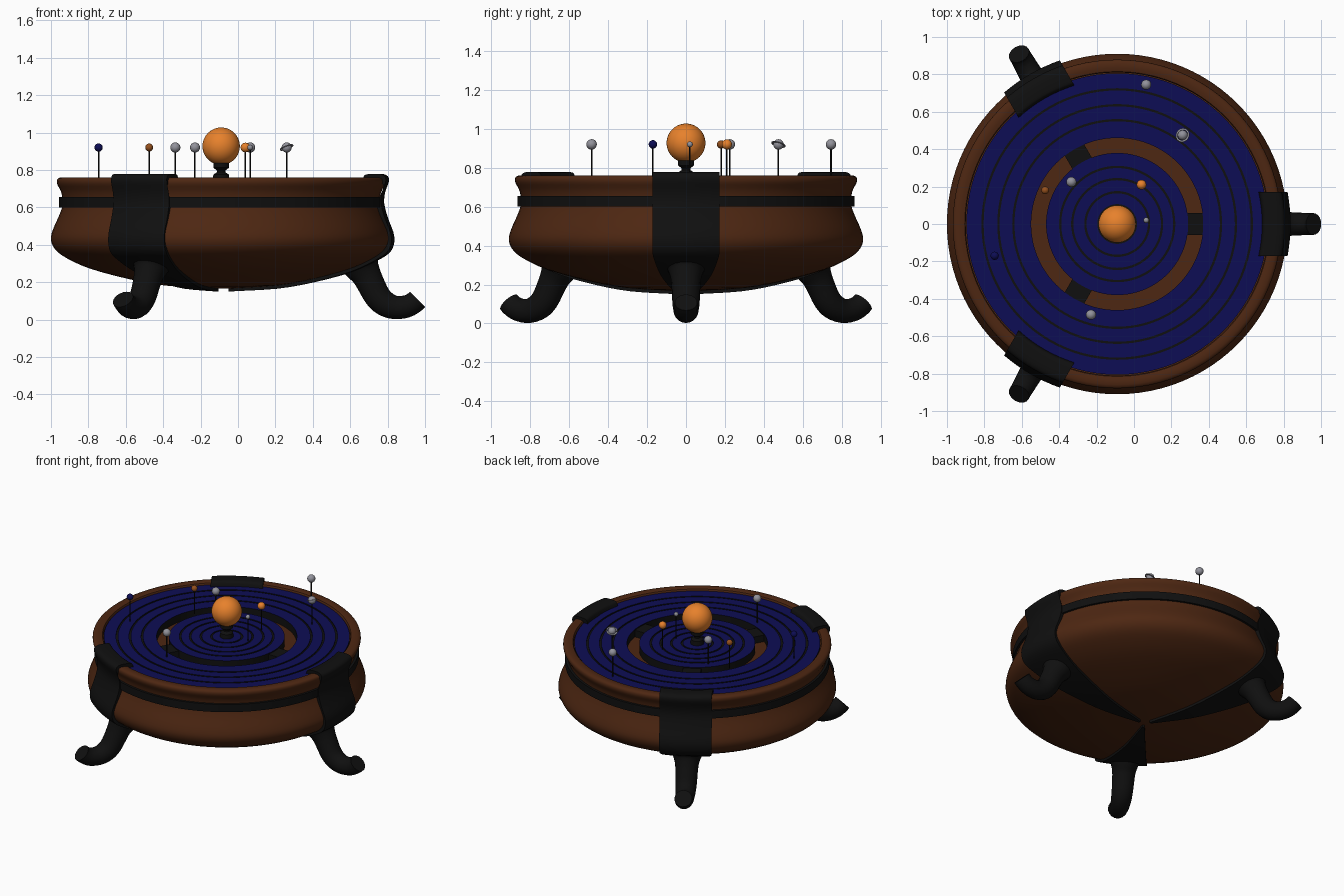
import bpy, bmesh, math
from mathutils import Vector, Matrix

if "Cube" in bpy.data.objects:
    bpy.data.objects.remove(bpy.data.objects["Cube"])

CENTRE = Matrix.Translation((-0.09, 0, 0))
LEG_ANGLES = [0, math.radians(120), math.radians(240)]


def material(name, rgb):
    m = bpy.data.materials.new(name)
    m.use_nodes = True
    colour = (*rgb, 1)
    m.diffuse_color = colour
    m.node_tree.nodes["Principled BSDF"].inputs["Base Color"].default_value = colour
    return m


BROWN = material("brown wood", (0.075, 0.02, 0.006))
BLACK = material("black iron", (0.005, 0.005, 0.005))
BLUE = material("deep blue", (0.004, 0.004, 0.09))
ORANGE = material("orange", (0.8, 0.22, 0.025))
RUST = material("rust", (0.3, 0.08, 0.012))
GREY = material("grey", (0.29, 0.29, 0.33))


def finish(name, bm, mats, matrix=CENTRE, angle=40):
    bmesh.ops.recalc_face_normals(bm, faces=bm.faces)
    mesh = bpy.data.meshes.new(name)
    bm.to_mesh(mesh)
    bm.free()
    for m in mats:
        mesh.materials.append(m)
    for p in mesh.polygons:
        p.use_smooth = True
    mesh.set_sharp_from_angle(angle=math.radians(angle))
    ob = bpy.data.objects.new(name, mesh)
    ob.matrix_world = matrix
    bpy.context.collection.objects.link(ob)
    return ob


def loft(rings, loop=False):
    """Skin closed rings of points; cap the ends, or join last to first."""
    bm = bmesh.new()
    vs = [[bm.verts.new(p) for p in ring] for ring in rings]
    pairs = list(zip(vs, vs[1:])) + ([(vs[-1], vs[0])] if loop else [])
    for a, b in pairs:
        n = len(a)
        for i in range(n):
            j = (i + 1) % n
            bm.faces.new((a[i], a[j], b[j], b[i]))
    if not loop:
        bm.faces.new(vs[0])
        bm.faces.new(vs[-1])
    return bm


def lathe(profile, loop=False, sides=96):
    turn = [2 * math.pi * i / sides for i in range(sides)]
    return loft([[(r * math.cos(a), r * math.sin(a), z) for a in turn]
                 for r, z in profile], loop)


def smooth_path(points, steps=4):
    """Catmull-Rom refinement of a short list of points."""
    pts = [Vector(p) for p in points]
    pts = [2 * pts[0] - pts[1]] + pts + [2 * pts[-1] - pts[-2]]
    out = []
    for a, b, c, d in zip(pts, pts[1:], pts[2:], pts[3:]):
        for k in range(steps):
            t = k / steps
            out.append(0.5 * (2 * b + (c - a) * t + (2 * a - 5 * b + 4 * c - d) * t * t
                              + (3 * b - a - 3 * c + d) * t ** 3))
    return out + [pts[-2]]


# Bowl-shaped body with a sunken floor under the discs
outside = smooth_path([(0.02, 0.165), (0.3, 0.182), (0.5, 0.218), (0.7, 0.272),
                       (0.82, 0.325), (0.885, 0.372), (0.91, 0.425), (0.9, 0.48),
                       (0.865, 0.56), (0.847, 0.62), (0.855, 0.68), (0.877, 0.725),
                       (0.876, 0.75), (0.86, 0.76)], 3)
inside = [(0.835, 0.76), (0.815, 0.755), (0.81, 0.745), (0.81, 0.69), (0.02, 0.69)]
finish("body", lathe([tuple(p) for p in outside] + inside), [BROWN])

# Iron band round the waist
finish("waist_band", lathe([(0.83, 0.6), (0.866, 0.6), (0.866, 0.655), (0.83, 0.655)], True), [BLACK])


# Blue discs with black sides and black ring grooves
def disc(name, inner, outer, grooves, top=0.745, bottom=0.691):
    half = 0.006
    profile = [(inner, bottom), (inner, top)]
    for g in grooves:
        profile += [(g - half, top), (g - half, top - half), (g + half, top - half), (g + half, top)]
    profile += [(outer, top), (outer, bottom)]
    bm = lathe(profile, True)
    for f in bm.faces:
        c = f.calc_center_median()
        f.material_index = 0 if c.z > top - 0.001 else 1
    finish(name, bm, [BLUE, BLACK], angle=30)


disc("outer_disc", 0.46, 0.806, [0.555, 0.635, 0.72])
disc("inner_disc", 0.01, 0.38, [0.1, 0.17, 0.24, 0.305])

# Straps that wrap the body and taper to the middle of the underside
strap_path = smooth_path([(0.775, 0.745), (0.785, 0.771), (0.81, 0.778), (0.865, 0.778),
                          (0.892, 0.765), (0.896, 0.735), (0.877, 0.68), (0.872, 0.62),
                          (0.893, 0.54), (0.92, 0.47), (0.926, 0.415), (0.903, 0.36),
                          (0.83, 0.312), (0.7, 0.254), (0.5, 0.2), (0.3, 0.165), (0.04, 0.15)], 3)


def strap_ring(p):
    r, z = p
    half = 0.172 if z > 0.4 else 0.172 * min(1, r / 0.9)
    into = p + (Vector((r * 0.9, 0.5)) - p).normalized() * 0.04
    ring = []
    for q, order in ((p, range(-4, 5)), (into, range(4, -5, -1))):
        for k in order:
            a = math.asin(min(1, half / r)) * k / 4
            ring.append((q.x * math.cos(a), q.x * math.sin(a), q.y))
    return ring


# Curled legs, each swept along a path of radius, height and thickness
leg_path = smooth_path([(0.74, 0.325, 0.14), (0.75, 0.285, 0.1), (0.775, 0.24, 0.08),
                        (0.8, 0.19, 0.074), (0.835, 0.125, 0.071), (0.875, 0.086, 0.068),
                        (0.93, 0.065, 0.063), (0.99, 0.07, 0.06), (1.03, 0.09, 0.058),
                        (1.05, 0.108, 0.058)], 3)


def leg_rings(sides=20):
    rings = []
    for i, p in enumerate(leg_path):
        d = leg_path[min(i + 1, len(leg_path) - 1)] - leg_path[max(i - 1, 0)]
        n = Vector((-d.y, d.x)).normalized()
        ring = []
        for k in range(sides):
            a = 2 * math.pi * k / sides
            c, s = p.z * math.cos(a), p.z * math.sin(a)
            ring.append((p.x + n.x * c, s, p.y + n.y * c))
        rings.append(ring)
    return rings


for number, angle in enumerate(LEG_ANGLES, 1):
    spin = CENTRE @ Matrix.Rotation(angle, 4, "Z")
    finish(f"strap_{number}", loft([strap_ring(p) for p in strap_path]), [BLACK], spin)
    finish(f"leg_{number}", loft(leg_rings()), [BLACK], spin)
    # Block that bridges the trough between the discs
    bm = bmesh.new()
    bmesh.ops.create_cube(bm, size=1, matrix=Matrix.Translation((0.42, 0, 0.713))
                          @ Matrix.Diagonal((0.1, 0.12, 0.05, 1)))
    finish(f"trough_bridge_{number}", bm, [BLACK], spin)


def ball(name, at, radius, mat, segments=20):
    bm = bmesh.new()
    bmesh.ops.create_uvsphere(bm, u_segments=segments, v_segments=segments // 2, radius=radius)
    finish(name, bm, [mat], Matrix.Translation(at), 60)


# Central sun on its pedestal
finish("sun_pedestal", lathe([(0.045, 0.74), (0.042, 0.775), (0.022, 0.788), (0.022, 0.797),
                              (0.042, 0.812), (0.042, 0.84)], sides=24), [BLACK])
ball("sun", (-0.09, 0, 0.927), 0.1, ORANGE, 40)

# Planets on pins
PLANETS = [("first", 0.065, 0.02, 0.015, GREY), ("second", 0.04, 0.21, 0.026, ORANGE),
           ("third", -0.335, 0.225, 0.027, GREY), ("fourth", -0.475, 0.18, 0.021, RUST),
           ("fifth", -0.23, -0.485, 0.027, GREY), ("sixth", 0.26, 0.475, 0.027, GREY),
           ("seventh", 0.065, 0.745, 0.027, GREY), ("eighth", -0.745, -0.17, 0.022, BLUE)]
HEIGHT = 0.92
for name, x, y, radius, mat in PLANETS:
    ball(name + "_planet", (x, y, HEIGHT), radius, mat)
    finish(name + "_pin", lathe([(0.004, 0.735), (0.004, HEIGHT)], sides=8), [BLACK],
           Matrix.Translation((x, y, 0)))
    if name == "sixth":
        tilt = Matrix.Rotation(math.radians(-20), 4, "Y") @ Matrix.Rotation(math.radians(-15), 4, "X")
        finish("planet_ring", lathe([(0.029, -0.002), (0.038, -0.002), (0.038, 0.002),
                                     (0.029, 0.002)], True, 32), [mat],
               Matrix.Translation((x, y, HEIGHT)) @ tilt)
